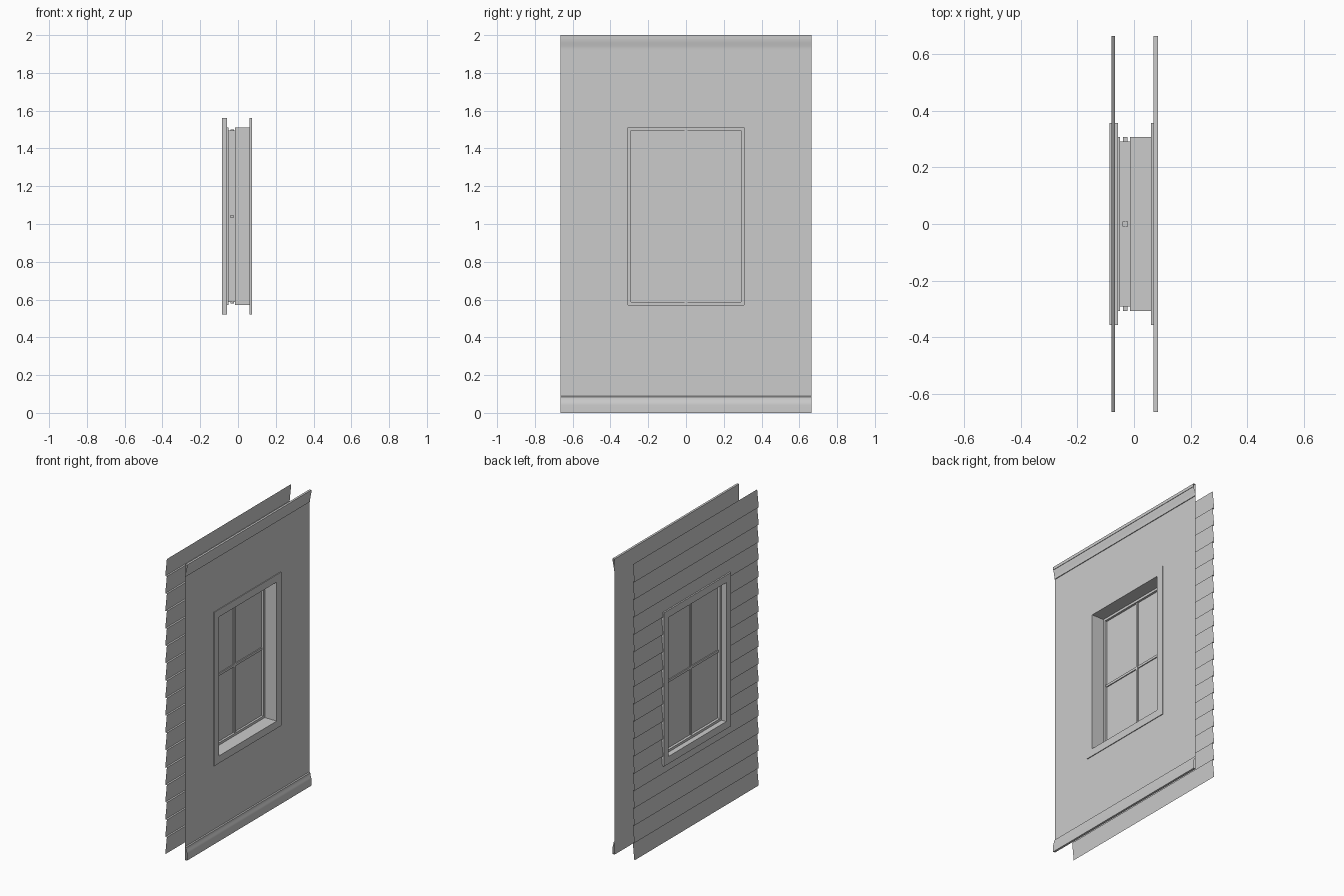
import bpy, bmesh, math
from mathutils import Vector

default = bpy.data.objects.get("Cube")
if default:
    bpy.data.objects.remove(default)

HALF_LEN = 0.665            # half length of the wall along y
WALL_X = 0.069              # plane of the inside wall
OPEN_Y, OPEN_Z, MID_Z = 0.308, 0.47, 1.04   # window opening half sizes, centre
TRIM = 0.05                 # casing width
GREY = (0.6, 0.6, 0.6, 1)

grey = bpy.data.materials.new("light grey")
grey.use_nodes = True
grey.diffuse_color = GREY
grey.node_tree.nodes["Principled BSDF"].inputs["Base Color"].default_value = GREY


def finish(bm, name, smooth=False):
    mesh = bpy.data.meshes.new(name)
    bm.to_mesh(mesh)
    bm.free()
    mesh.materials.append(grey)
    obj = bpy.data.objects.new(name, mesh)
    bpy.context.collection.objects.link(obj)
    if smooth:
        bpy.ops.object.select_all(action='DESELECT')
        obj.select_set(True)
        bpy.context.view_layer.objects.active = obj
        bpy.ops.object.shade_smooth_by_angle(angle=math.radians(35))
    return obj


def strip(profile, flip=False):
    """Run an (x, z) profile along the whole wall length."""
    bm = bmesh.new()
    rows = [[bm.verts.new((x, y, z)) for y in (-HALF_LEN, HALF_LEN)] for x, z in profile]
    for a, b in zip(rows, rows[1:]):
        face = [a[0], a[1], b[1], b[0]]
        bm.faces.new(face[::-1] if flip else face)
    return bm


def cut_window(bm, margin=0.015):
    """Remove the window opening; its raw edge hides behind the casing."""
    hy, hz = OPEN_Y + margin, OPEN_Z + margin
    for s in (-1, 1):
        for co, no in (((0, s * hy, 0), (0, 1, 0)), ((0, 0, MID_Z + s * hz), (0, 0, 1))):
            bmesh.ops.bisect_plane(bm, geom=bm.verts[:] + bm.edges[:] + bm.faces[:],
                                   plane_co=co, plane_no=no)
    hole = []
    for f in bm.faces:
        c = f.calc_center_median()
        if abs(c.y) < hy and abs(c.z - MID_Z) < hz:
            hole.append(f)
    bmesh.ops.delete(bm, geom=hole, context='FACES')


def window_ring(name, profile):
    """Sweep an (x, offset) profile around the window opening."""
    bm = bmesh.new()
    corners = ((-1, -1), (1, -1), (1, 1), (-1, 1))
    loops = [[bm.verts.new((x, sy * (OPEN_Y + d), MID_Z + sz * (OPEN_Z + d)))
              for sy, sz in corners] for x, d in profile]
    for a, b in zip(loops, loops[1:]):
        for k in range(4):
            n = (k + 1) % 4
            bm.faces.new((b[k], b[n], a[n], a[k]))
    return finish(bm, name)


def box(name, centre, size):
    bm = bmesh.new()
    bmesh.ops.create_cube(bm, size=1)
    bmesh.ops.scale(bm, vec=Vector(size), verts=bm.verts)
    bmesh.ops.translate(bm, vec=Vector(centre), verts=bm.verts)
    return finish(bm, name)


# Inside wall sheet
wall = strip([(WALL_X, 0.0), (WALL_X, 2.0)])
cut_window(wall)
finish(wall, "inside_wall")

# Overlapping siding boards, each leaning out at its lower edge
BOARDS, OUT, IN = 17, -0.079, -0.067
profile = []
for i in range(BOARDS):
    profile += [(OUT, 2 * i / BOARDS), (IN, 2 * (i + 1) / BOARDS)]
siding = strip(profile, flip=True)
cut_window(siding)
finish(siding, "siding")

# Crown moulding and baseboard
ogee = [(0.074 + 0.007 * (1 - math.cos(math.pi * t / 6)) / 2, 1.925 + 0.055 * t / 6)
        for t in range(7)]
finish(strip([(WALL_X, 1.918), (0.074, 1.918)] + ogee +
             [(0.084, 1.98), (0.084, 2.0), (WALL_X, 2.0)]), "crown_moulding", True)
curve = [(0.084 - 0.009 * (1 - math.cos(math.pi * t / 6)) / 2, 0.04 + 0.045 * t / 6)
         for t in range(7)]
finish(strip([(WALL_X, 0.0), (0.084, 0.0)] + curve + [(WALL_X, 0.09)]), "baseboard", True)

# Window casings, sash and deep reveal
window_ring("outside_casing", [(-0.057, TRIM), (-0.086, TRIM), (-0.086, 0), (-0.05, 0)])
window_ring("sash", [(-0.05, 0), (-0.05, -0.016), (-0.015, -0.016), (-0.015, 0)])
window_ring("inside_reveal", [(-0.015, 0), (0.074, 0)])
window_ring("inside_casing", [(0.074, 0), (0.074, TRIM), (0.06, TRIM)])

# Glazing and crossing bars
box("glass", (-0.031, 0, MID_Z), (0.003, 2 * OPEN_Y - 0.03, 2 * OPEN_Z - 0.03))
box("upright_bar", (-0.031, 0, MID_Z), (0.018, 0.018, 2 * OPEN_Z - 0.02))
box("cross_bar", (-0.031, 0, MID_Z), (0.016, 2 * OPEN_Y - 0.002, 0.016))
